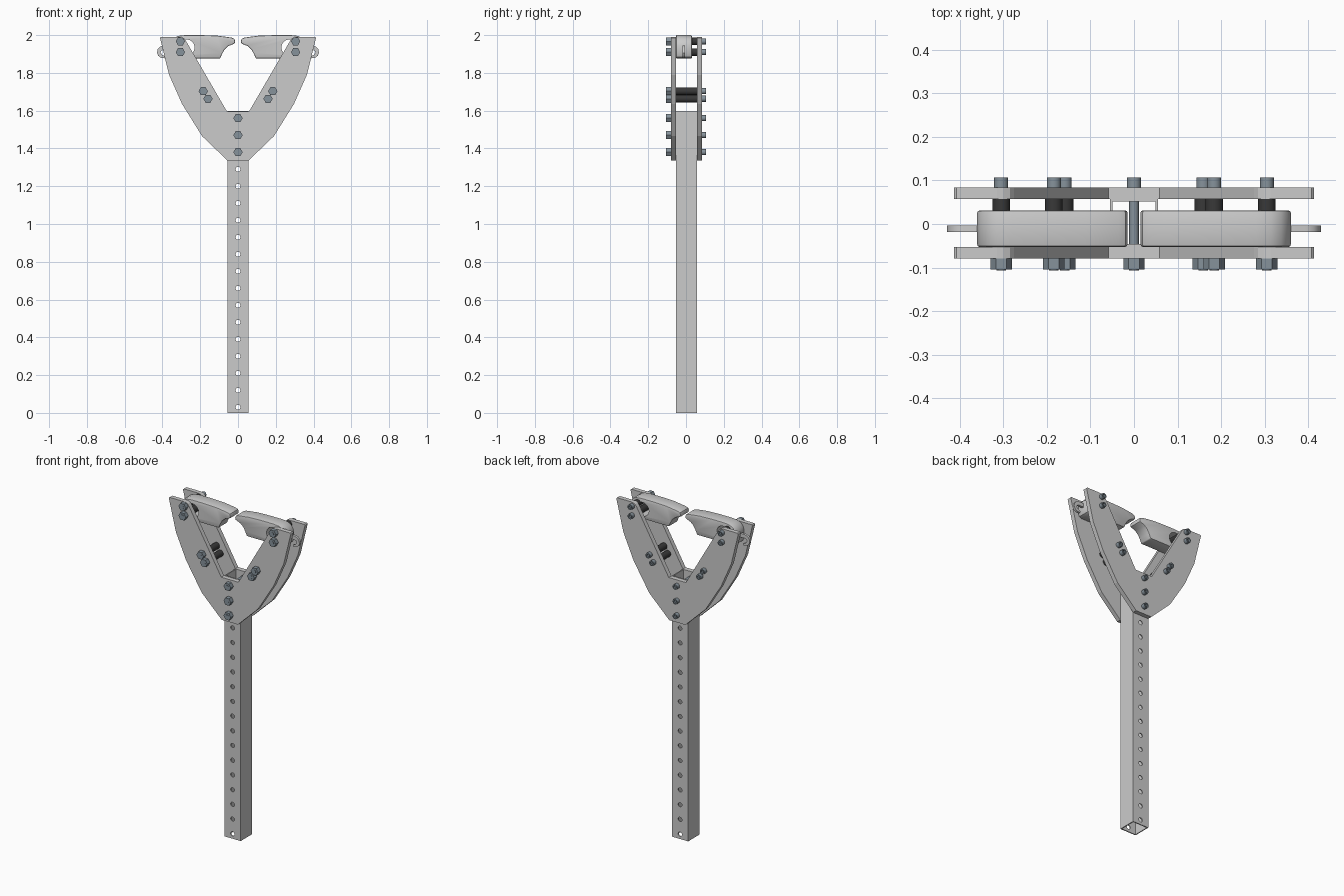
import bpy, bmesh, math

if "Cube" in bpy.data.objects:
    bpy.data.objects.remove(bpy.data.objects["Cube"])


def material(name, rgb):
    m = bpy.data.materials.new(name)
    m.diffuse_color = (*rgb, 1)
    m.use_nodes = True
    m.node_tree.nodes["Principled BSDF"].inputs["Base Color"].default_value = m.diffuse_color
    return m


STEEL = material("bolt_steel", (0.24, 0.29, 0.33))
DARK = material("dark_spacer", (0.04, 0.04, 0.04))


def finish(bm, name, mat=None):
    bmesh.ops.recalc_face_normals(bm, faces=bm.faces)
    me = bpy.data.meshes.new(name)
    bm.to_mesh(me)
    bm.free()
    ob = bpy.data.objects.new(name, me)
    bpy.context.collection.objects.link(ob)
    if mat:
        me.materials.append(mat)
    return ob


def prism(bm, pts, y0, y1):
    """Extrude an x-z profile along y; returns the cap at y1."""
    front = bm.faces.new([bm.verts.new((x, y0, z)) for x, z in pts])
    ext = bmesh.ops.extrude_face_region(bm, geom=[front], use_keep_orig=True)
    for v in (g for g in ext["geom"] if isinstance(g, bmesh.types.BMVert)):
        v.co.y = y1
    return next(g for g in ext["geom"] if isinstance(g, bmesh.types.BMFace))


def ring(x, z, r, n=20):
    return [(x + r * math.cos(2 * math.pi * i / n), z + r * math.sin(2 * math.pi * i / n)) for i in range(n)]


def mirror(pts, s):
    return [(s * x, z) for x, z in pts]


def activate(ob):
    bpy.ops.object.select_all(action='DESELECT')
    ob.select_set(True)
    bpy.context.view_layer.objects.active = ob


def smooth(ob, angle=35):
    activate(ob)
    bpy.ops.object.shade_smooth_by_angle(angle=math.radians(angle))


def apply(ob, kind, **props):
    activate(ob)
    m = ob.modifiers.new("mod", kind)
    for k, v in props.items():
        setattr(m, k, v)
    bpy.ops.object.modifier_apply(modifier=m.name)


def cut(ob, rings, y0, y1):
    bm = bmesh.new()
    for r in rings:
        prism(bm, r, y0, y1)
    cutter = finish(bm, "cutter")
    cutter.hide_render = True
    apply(ob, 'BOOLEAN', object=cutter, operation='DIFFERENCE', solver='EXACT')
    bpy.data.objects.remove(cutter)


YC, W = 0.0025, 0.055
Y_FRONT, Y_BACK, T = YC - W, YC + W, 0.0267

# hollow square post with a row of through holes
bm = bmesh.new()
h, wi = 1.597, W - 0.006
loops = []
for w, z in ((W, 0), (W, h), (wi, h), (wi, 0)):
    loops.append([bm.verts.new((x * w, YC + y * w, z)) for x, y in ((-1, -1), (1, -1), (1, 1), (-1, 1))])
for a, b in zip(loops, loops[1:] + loops[:1]):
    for i in range(4):
        j = (i + 1) % 4
        bm.faces.new((a[i], a[j], b[j], b[i]))
post = finish(bm, "post")
cut(post, [ring(0, 0.03 + 0.09 * i, 0.013) for i in range(18)], -0.1, 0.1)
smooth(post)

# Y-shaped side plates
half = [(-0.055, 1.335), (-0.19, 1.465), (-0.296, 1.635), (-0.365, 1.79), (-0.413, 1.985),
        (-0.408, 1.99), (-0.315, 1.99), (-0.298, 1.988), (-0.285, 1.982), (-0.276, 1.97), (-0.058, 1.595)]
outline = half + mirror(half, -1)[::-1]
for name, y0 in (("front_plate", Y_FRONT - T), ("back_plate", Y_BACK)):
    bm = bmesh.new()
    prism(bm, outline, y0, y0 + T)
    finish(bm, name)

# jaws and end hooks, left and right
jaw = [(-0.36, 1.90), (-0.36, 1.945), (-0.353, 1.967), (-0.338, 1.985), (-0.315, 1.996), (-0.28, 2.0),
       (-0.2, 2.0), (-0.11, 1.997), (-0.035, 1.987), (-0.02, 1.98), (-0.015, 1.968), (-0.018, 1.956),
       (-0.028, 1.951), (-0.05, 1.943), (-0.07, 1.925), (-0.083, 1.903), (-0.095, 1.876),
       (-0.335, 1.876), (-0.353, 1.883)]
hook = [(-0.33, 1.945), (-0.395, 1.945), (-0.413, 1.939), (-0.425, 1.925), (-0.429, 1.905),
        (-0.422, 1.89), (-0.408, 1.88), (-0.385, 1.877), (-0.383, 1.887), (-0.402, 1.895),
        (-0.41, 1.908), (-0.405, 1.918), (-0.395, 1.922), (-0.33, 1.922)]
for side, s in (("left", 1), ("right", -1)):
    bm = bmesh.new()
    prism(bm, mirror(jaw, s), Y_FRONT, 0.031)
    ob = finish(bm, side + "_jaw")
    apply(ob, 'BEVEL', width=0.005, segments=2, limit_method='ANGLE', angle_limit=math.radians(60))
    cut(ob, [ring(s * -0.272, 1.935, 0.042, 28)], -0.1, 0.1)
    smooth(ob)
    bm = bmesh.new()
    prism(bm, mirror(hook, s), -0.018, -0.004)
    smooth(finish(bm, side + "_hook"))

# bolts: hex nut in front, socket head at the back, spacers on the arms
arm = [(0.305, 1.967), (0.305, 1.91), (0.184, 1.703), (0.159, 1.663)]
arms = arm + mirror(arm, -1)
for x, z in arms + [(0, 1.38), (0, 1.47), (0, 1.56)]:
    bm = bmesh.new()
    prism(bm, ring(x, z, 0.0245, 6), -0.105, Y_FRONT - T)
    prism(bm, ring(x, z, 0.011), -0.107, 0.088)
    cap = prism(bm, ring(x, z, 0.016, 24), Y_BACK + T, 0.107)
    bmesh.ops.inset_region(bm, faces=[cap], thickness=0.007)
    ext = bmesh.ops.extrude_discrete_faces(bm, faces=[cap])
    for v in ext["faces"][0].verts:
        v.co.y -= 0.01
    smooth(finish(bm, "bolt", STEEL))
for x, z in arms:
    bm = bmesh.new()
    prism(bm, ring(x, z, 0.02, 24), Y_FRONT, Y_BACK)
    smooth(finish(bm, "spacer", DARK))
